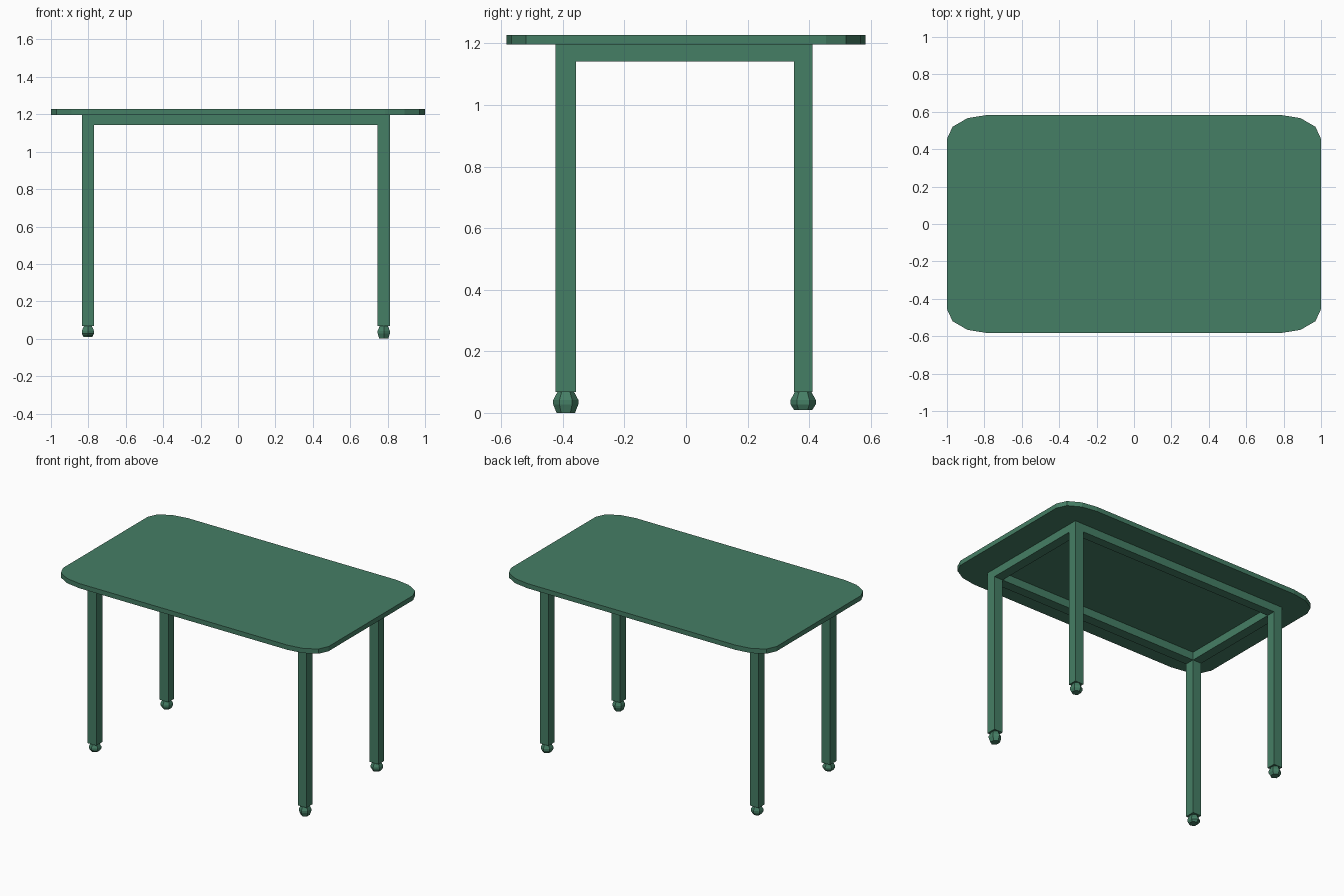
import bpy
import math

if "Cube" in bpy.data.objects:
    bpy.data.objects.remove(bpy.data.objects["Cube"])

mat = bpy.data.materials.new("green_paint")
mat.diffuse_color = (0.06, 0.21, 0.13, 1)
mat.use_nodes = True
mat.node_tree.nodes["Principled BSDF"].inputs["Base Color"].default_value = mat.diffuse_color


def add_mesh(name, verts, faces):
    mesh = bpy.data.meshes.new(name)
    mesh.from_pydata(verts, [], faces)
    mesh.materials.append(mat)
    obj = bpy.data.objects.new(name, mesh)
    bpy.context.collection.objects.link(obj)
    return obj


def loft(name, rings):
    """Skin a stack of equal, counter-clockwise rings from bottom to top, with caps."""
    n = len(rings[0])
    faces = [tuple(reversed(range(n)))]
    for r in range(len(rings) - 1):
        for i in range(n):
            j = (i + 1) % n
            faces.append((r * n + i, r * n + j, (r + 1) * n + j, (r + 1) * n + i))
    faces.append(tuple(range((len(rings) - 1) * n, len(rings) * n)))
    return add_mesh(name, [v for ring in rings for v in ring], faces)


def box(name, x0, x1, y0, y1, z0, z1):
    outline = [(x0, y0), (x1, y0), (x1, y1), (x0, y1)]
    return loft(name, [[(x, y, z) for x, y in outline] for z in (z0, z1)])


# Tabletop: slab with faceted rounded corners
corner = [(1.0, 0.455), (0.97, 0.52), (0.89, 0.566), (0.785, 0.583)]
outline = (corner
           + [(-x, y) for x, y in reversed(corner)]
           + [(-x, -y) for x, y in corner]
           + [(x, -y) for x, y in reversed(corner)])
loft("tabletop", [[(x, y, z) for x, y in outline] for z in (1.196, 1.228)])

# Leg spans along each axis (the frame sits slightly off centre)
spans_x = {"left": (-0.835, -0.77), "right": (0.747, 0.812)}
spans_y = {"front": (-0.424, -0.357), "back": (0.35, 0.411)}
LEG_BOTTOM, RAIL_BOTTOM, RAIL_TOP = 0.068, 1.142, 1.196

# Rails under the top, running between the legs
for side, (y0, y1) in spans_y.items():
    box(side + "_rail", spans_x["left"][1], spans_x["right"][0], y0, y1, RAIL_BOTTOM, RAIL_TOP)
for side, (x0, x1) in spans_x.items():
    box(side + "_rail", x0, x1, spans_y["front"][1], spans_y["back"][0], RAIL_BOTTOM, RAIL_TOP)

# Square legs with small turned six-sided feet of slightly uneven height
foot_bottom = {"front_left": 0.015, "front_right": 0.0,
               "back_left": 0.01, "back_right": 0.01}
for fy, (y0, y1) in spans_y.items():
    for fx, (x0, x1) in spans_x.items():
        key = fy + "_" + fx
        box(key + "_leg", x0, x1, y0, y1, LEG_BOTTOM, RAIL_TOP)
        cx, cy = (x0 + x1) / 2, (y0 + y1) / 2
        profile = [(0.030, foot_bottom[key]), (0.041, 0.028),
                   (0.041, 0.042), (0.027, LEG_BOTTOM)]
        rings = []
        for r, z in profile:
            rings.append([(cx + 0.92 * r * math.cos(a), cy + r * math.sin(a), z)
                          for a in (math.pi / 2 + k * math.pi / 3 for k in range(6))])
        loft(key + "_foot", rings)
